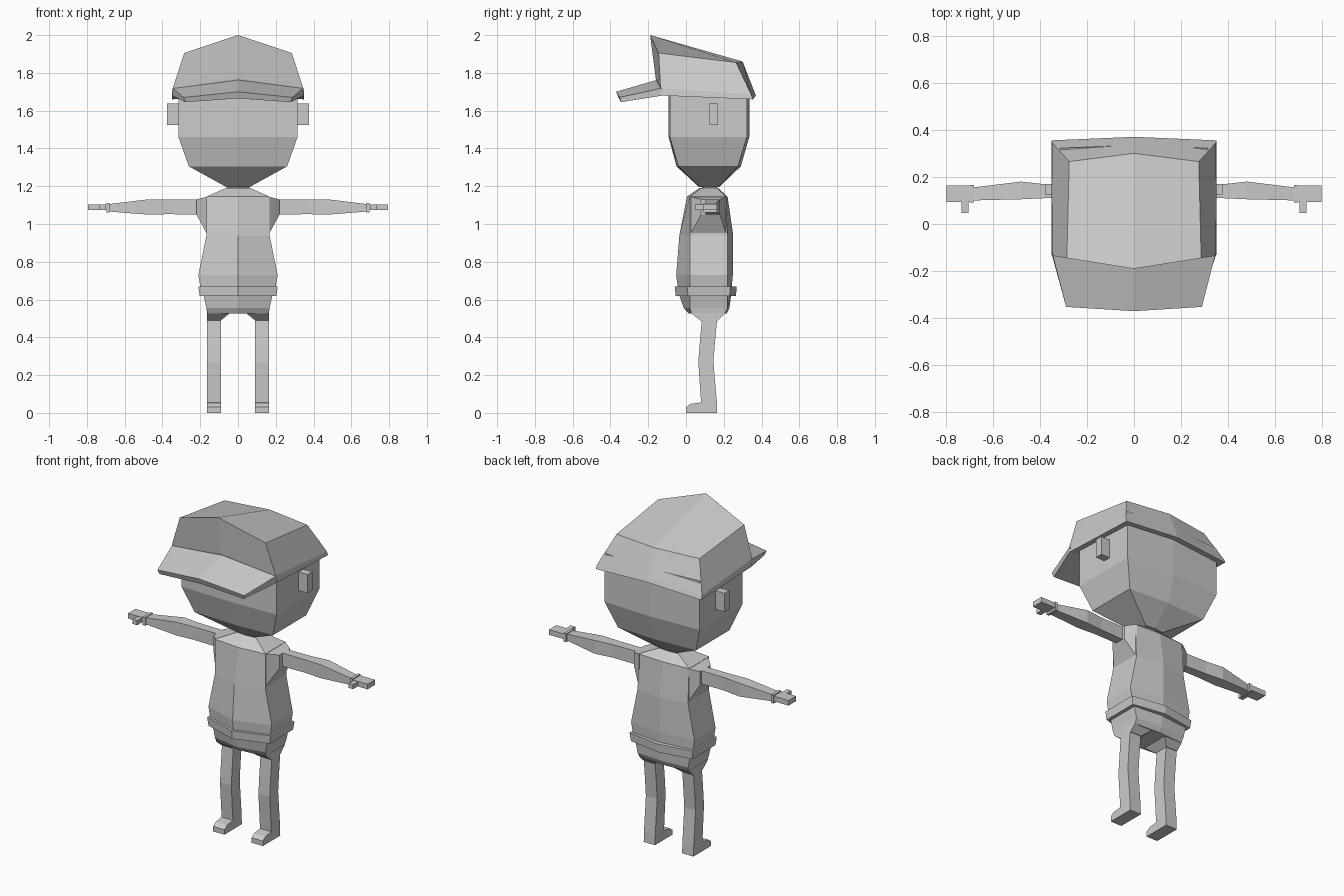
import bpy, bmesh

grey = bpy.data.materials.new("plain_grey")
grey.diffuse_color = (0.6, 0.6, 0.6, 1)


def loft(name, rings):
    """Bridge equal rings of points and cap both ends."""
    bm = bmesh.new()
    loops = [[bm.verts.new(p) for p in r] for r in rings]
    n = len(rings[0])
    for a, b in zip(loops, loops[1:]):
        for i in range(n):
            j = (i + 1) % n
            bm.faces.new((a[i], a[j], b[j], b[i]))
    for end in (loops[0], loops[-1]):
        if n == 6:  # fold the cap along the centre line
            bm.faces.new(end[0:4])
            bm.faces.new((end[3], end[4], end[5], end[0]))
        else:
            bm.faces.new(end)
    bmesh.ops.recalc_face_normals(bm, faces=bm.faces)
    me = bpy.data.meshes.new(name)
    bm.to_mesh(me)
    bm.free()
    me.materials.append(grey)
    ob = bpy.data.objects.new(name, me)
    bpy.context.collection.objects.link(ob)
    return ob


def sym(c0, p1, p2, c3):
    """Six-point ring from centre, two side points and centre, mirrored in x."""
    flip = lambda p: (-p[0], p[1], p[2])
    return [c0, p1, p2, c3, flip(p2), flip(p1)]


def level(z, w, fc, f, b, bc):
    return sym((0, fc, z), (w, f, z), (w, b, z), (0, bc, z))


def rect_x(x, y0, y1, z0, z1):
    return [(x, y0, z0), (x, y1, z0), (x, y1, z1), (x, y0, z1)]


def rect_z(z, x0, x1, y0, y1):
    return [(x0, y0, z), (x1, y0, z), (x1, y1, z), (x0, y1, z)]


# head and neck
loft("head", [level(1.195, 0.06, 0.07, 0.075, 0.17, 0.175),
              level(1.305, 0.26, -0.05, -0.04, 0.275, 0.29),
              level(1.46, 0.315, -0.092, -0.085, 0.322, 0.335),
              level(1.75, 0.315, -0.092, -0.085, 0.322, 0.335)])
loft("neck", [level(1.16, 0.06, 0.085, 0.09, 0.16, 0.165),
              level(1.21, 0.06, 0.085, 0.09, 0.16, 0.165)])

# cap with peaked crown and sloping brim
loft("cap_crown", [
    sym((0, -0.14, 1.71), (0.35, -0.13, 1.68), (0.35, 0.355, 1.66), (0, 0.37, 1.68)),
    sym((0, -0.16, 1.77), (0.345, -0.135, 1.72), (0.348, 0.345, 1.685), (0, 0.362, 1.70)),
    sym((0, -0.19, 2.0), (0.285, -0.145, 1.905), (0.275, 0.265, 1.855), (0, 0.30, 1.86))])
loft("cap_brim", [
    sym((0, -0.13, 1.77), (0.347, -0.125, 1.72), (0.35, -0.125, 1.68), (0, -0.13, 1.71)),
    sym((0, -0.37, 1.70), (0.288, -0.352, 1.67), (0.28, -0.345, 1.645), (0, -0.355, 1.665))])

# shirt, belt and hips
loft("torso", [level(0.64, 0.195, -0.04, 0.02, 0.22, 0.24),
               level(0.73, 0.21, -0.052, 0.02, 0.22, 0.248),
               level(0.94, 0.167, -0.035, 0.02, 0.22, 0.25),
               level(1.145, 0.167, 0.005, 0.02, 0.21, 0.22),
               level(1.19, 0.065, 0.07, 0.08, 0.165, 0.17)])
loft("belt", [level(0.62, 0.203, -0.055, 0.01, 0.232, 0.265),
              level(0.67, 0.21, -0.06, 0.008, 0.235, 0.268)])
loft("hips", [level(0.525, 0.163, 0.015, 0.03, 0.205, 0.215),
              level(0.555, 0.167, -0.012, 0.02, 0.22, 0.23),
              level(0.635, 0.185, -0.04, 0.02, 0.22, 0.24)])

# leg outline in y, z
leg_side = [(0.0, 0.0), (0.165, 0.0), (0.163, 0.06), (0.145, 0.27), (0.152, 0.36),
            (0.165, 0.50), (0.085, 0.50), (0.072, 0.36), (0.065, 0.27),
            (0.08, 0.055), (0.025, 0.048), (0.0, 0.03)]

for side, s in (("right", 1), ("left", -1)):
    def part(name, rings):
        loft(f"{side}_{name}", [[(s * x, y, z) for x, y, z in r] for r in rings])

    part("ear", [rect_x(0.30, 0.125, 0.17, 1.525, 1.637),
                 rect_x(0.375, 0.125, 0.17, 1.525, 1.637)])
    # shoulder narrows from the torso side to the arm
    part("shoulder", [rect_x(0.16, 0.02, 0.215, 0.94, 1.145),
                      rect_x(0.22, 0.08, 0.18, 1.05, 1.13)])
    part("arm", [rect_x(0.20, 0.11, 0.165, 1.05, 1.13),
                 rect_x(0.37, 0.11, 0.168, 1.052, 1.13),
                 rect_x(0.48, 0.105, 0.18, 1.05, 1.13),
                 rect_x(0.685, 0.10, 0.155, 1.066, 1.105)])
    part("cuff", [rect_x(0.68, 0.092, 0.165, 1.06, 1.11),
                  rect_x(0.697, 0.092, 0.165, 1.06, 1.11)])
    part("hand", [rect_x(0.69, 0.093, 0.163, 1.073, 1.104),
                  rect_x(0.795, 0.093, 0.163, 1.073, 1.104)])
    part("thumb", [rect_x(0.702, 0.047, 0.10, 1.075, 1.102),
                   rect_x(0.732, 0.047, 0.10, 1.075, 1.102)])
    # short trouser end and leg with foot
    part("hip_joint", [rect_z(0.49, 0.09, 0.165, 0.075, 0.168),
                       rect_z(0.53, 0.04, 0.165, 0.025, 0.21)])
    part("leg", [[(x, y, z) for y, z in leg_side] for x in (0.09, 0.165)])
